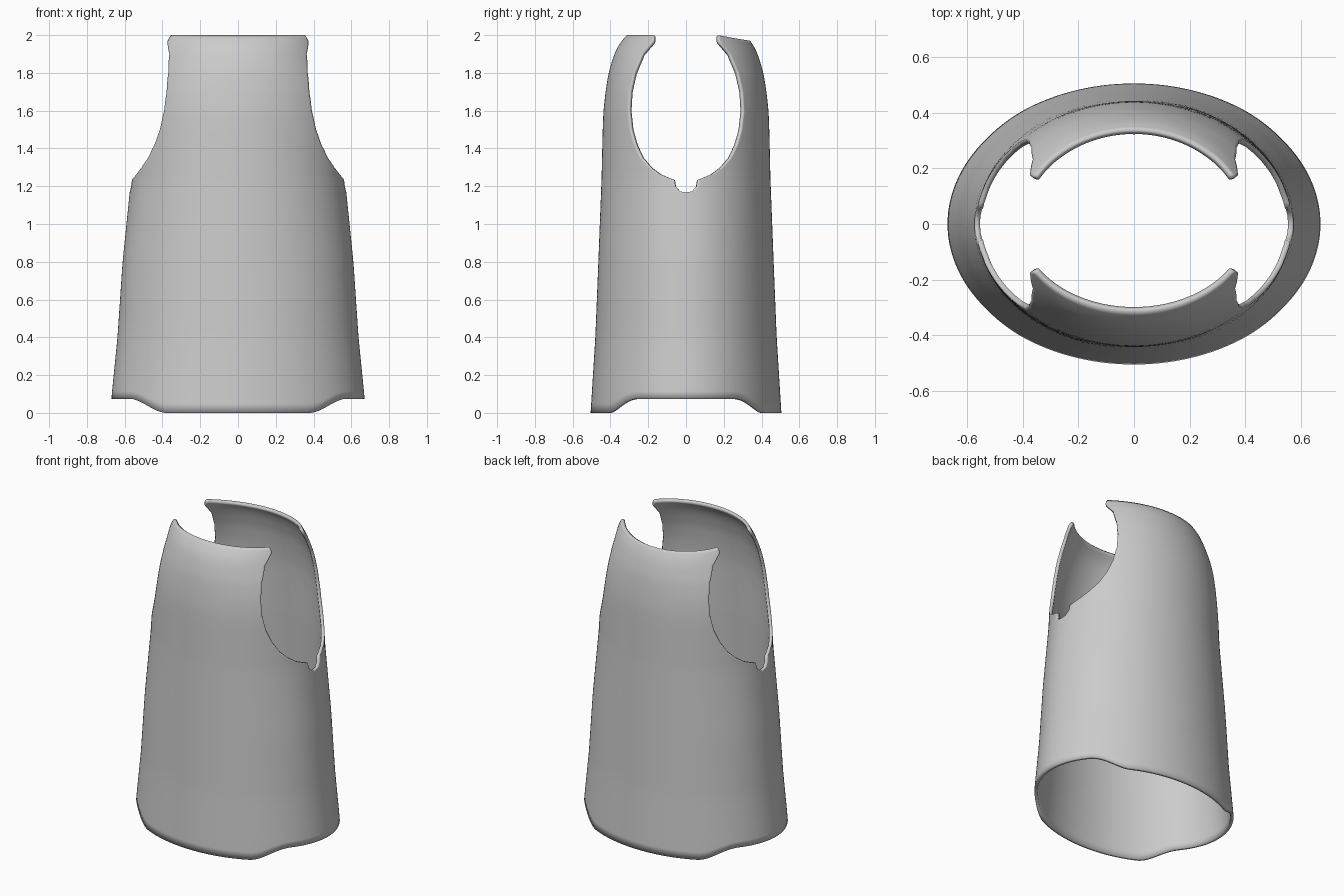
import bpy, bmesh, math

cube = bpy.data.objects.get("Cube")
if cube:
    bpy.data.objects.remove(cube, do_unlink=True)

# Body half widths and half depths by height: (z, half width, half depth)
BODY = [(0, .675, .505), (.08, .67, .5), (.4, .638, .48), (.8, .611, .464),
        (1.24, .566, .447), (1.5, .553, .441), (1.6, .545, .437), (1.7, .53, .426),
        (1.8, .499, .41), (1.9, .46, .38), (1.96, .437, .35), (2, .424, .313)]
# Armhole half opening by height, with the small notch at its foot
ARMHOLE = [(1.168, 0), (1.172, .03), (1.2, .056), (1.235, .062), (1.24, .08), (1.265, .14),
           (1.3, .19), (1.35, .235), (1.42, .27), (1.5, .293), (1.6, .304), (1.7, .298),
           (1.8, .275), (1.9, .232), (1.97, .172), (2, .172)]


def sample(table, z):
    """Piecewise linear lookup, clamped at both ends."""
    if z <= table[0][0]:
        return table[0][1:]
    for p, q in zip(table, table[1:]):
        if z <= q[0]:
            t = (z - p[0]) / (q[0] - p[0])
            return [a + (b - a) * t for a, b in zip(p[1:], q[1:])]
    return table[-1][1:]


def smooth_body(z, r=.03):
    """Body size softened between the profile points."""
    if z < r or z > 2 - r:
        return sample(BODY, z)
    parts = [sample(BODY, z + k * r / 2) for k in range(-2, 3)]
    return [sum(c) / len(parts) for c in zip(*parts)]


def point(u, row, sx, sy):
    """Point on a quarter panel: u runs from the centre line to the side."""
    width, depth = smooth_body(row)
    edge = math.acos(min(1, sample(ARMHOLE, row)[0] / depth))
    angle = u * edge
    x = width * math.sin(angle)
    z = row
    # hem rises at the sides
    t = min(1, max(0, (x - .38) / .2))
    hem = .075 * t * t * (3 - 2 * t)
    if row < .4:
        z = hem + row * (.4 - hem) / .4
    # back neckline dips at the centre
    if sy > 0 and row > 1.8:
        z -= .03 * (1 - u * u) * (row - 1.8) / .2
    width, depth = smooth_body(z)
    return sx * width * math.sin(angle), sy * depth * math.cos(angle), z


# Height rows: even on the body, finer around the armhole and shoulders
rows = [i * 1.16 / 24 for i in range(25)]
rows += [z for z, _ in ARMHOLE[:6]]
rows += [1.265 + .735 * i / 44 for i in range(1, 45)]
COLUMNS = 36

bm = bmesh.new()
for sx in (-1, 1):
    for sy in (-1, 1):
        grid = [[bm.verts.new(point(i / COLUMNS, z, sx, sy)) for i in range(COLUMNS + 1)]
                for z in rows]
        for low, high in zip(grid, grid[1:]):
            for i in range(COLUMNS):
                quad = (low[i], low[i + 1], high[i + 1], high[i])
                bm.faces.new(quad if sx * sy < 0 else quad[::-1])
bmesh.ops.remove_doubles(bm, verts=bm.verts, dist=.0005)
bmesh.ops.recalc_face_normals(bm, faces=bm.faces)
# make sure the shell faces outwards
if sum(f.normal.dot(f.calc_center_median()) for f in bm.faces) < 0:
    bmesh.ops.reverse_faces(bm, faces=bm.faces)
mesh = bpy.data.meshes.new("vest")
bm.to_mesh(mesh)
bm.free()

vest = bpy.data.objects.new("vest", mesh)
bpy.context.collection.objects.link(vest)

# Cloth thickness grows inwards
cloth = vest.modifiers.new("thickness", "SOLIDIFY")
cloth.thickness = .02
cloth.offset = -1

grey = bpy.data.materials.new("light_grey")
grey.use_nodes = True
colour = (.6, .6, .6, 1)
grey.diffuse_color = colour
grey.node_tree.nodes["Principled BSDF"].inputs["Base Color"].default_value = colour
mesh.materials.append(grey)

bpy.context.view_layer.objects.active = vest
vest.select_set(True)
bpy.ops.object.shade_smooth_by_angle(angle=math.radians(45))
